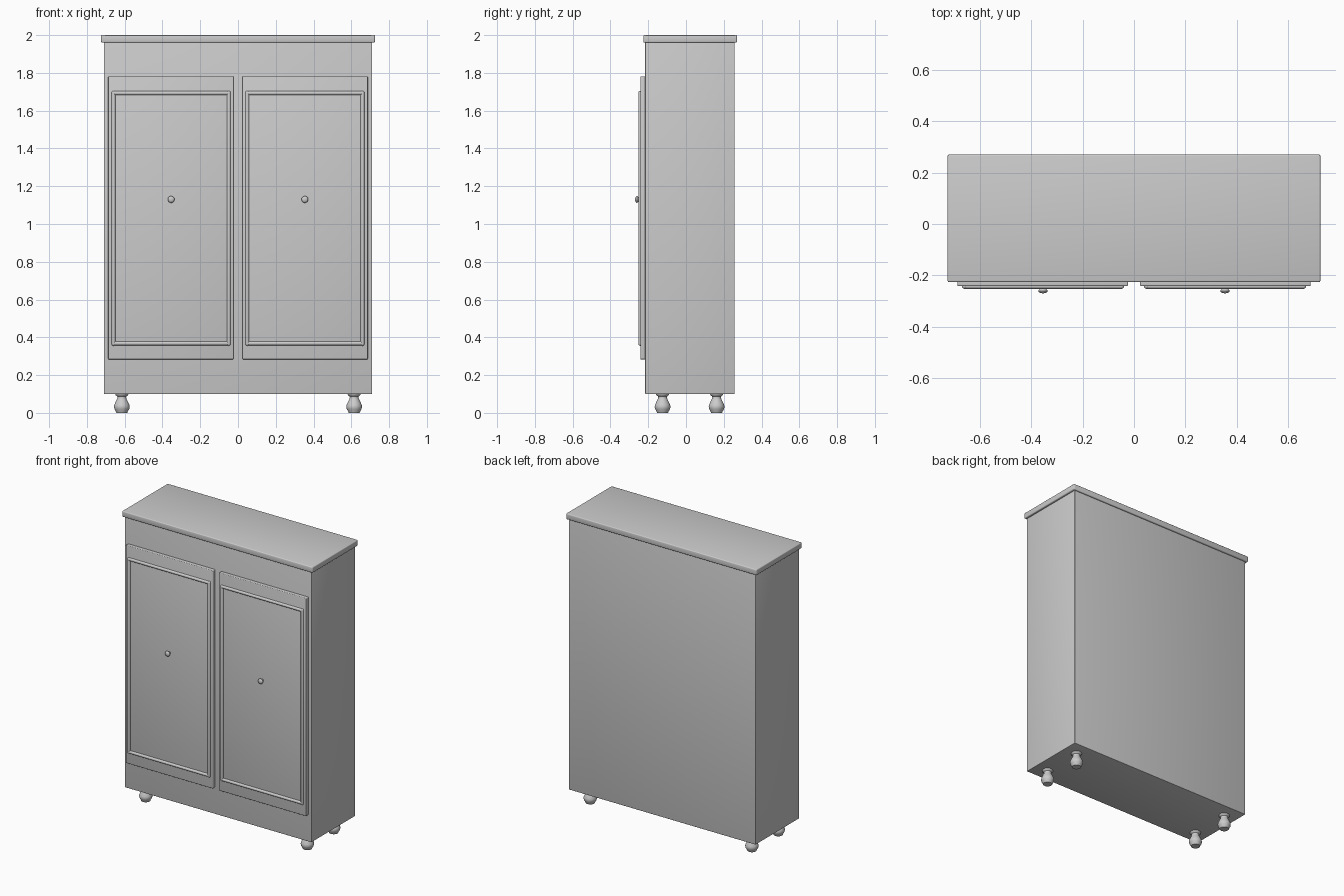
import bpy, bmesh, math
from mathutils import Matrix, Vector

if "Cube" in bpy.data.objects:
    bpy.data.objects.remove(bpy.data.objects["Cube"])


def finish(name, bm, smooth=True):
    bmesh.ops.recalc_face_normals(bm, faces=bm.faces)
    me = bpy.data.meshes.new(name)
    bm.to_mesh(me)
    bm.free()
    ob = bpy.data.objects.new(name, me)
    bpy.context.collection.objects.link(ob)
    if smooth:
        bpy.ops.object.select_all(action='DESELECT')
        ob.select_set(True)
        bpy.context.view_layer.objects.active = ob
        bpy.ops.object.shade_smooth_by_angle(angle=math.radians(40))
    return ob


def box(name, lo, hi, bevel):
    lo, hi = Vector(lo), Vector(hi)
    bm = bmesh.new()
    bmesh.ops.create_cube(bm, size=1, matrix=Matrix.Translation((lo + hi) / 2)
                          @ Matrix.Diagonal((*(hi - lo), 1)))
    bmesh.ops.bevel(bm, geom=bm.edges[:], offset=bevel, segments=3,
                    profile=0.5, affect='EDGES')
    return finish(name, bm)


def lathe(name, profile, matrix, steps=24):
    """Spin (radius, height) points about z, then place with matrix."""
    bm = bmesh.new()
    verts = [bm.verts.new((r, 0, h)) for r, h in profile]
    edges = [bm.edges.new(p) for p in zip(verts, verts[1:])]
    bmesh.ops.spin(bm, geom=verts + edges, cent=(0, 0, 0), axis=(0, 0, 1),
                   angle=2 * math.pi, steps=steps)
    bmesh.ops.remove_doubles(bm, verts=bm.verts, dist=1e-5)
    bmesh.ops.transform(bm, matrix=matrix, verts=bm.verts)
    return finish(name, bm)


def moulding(name, a, b, r=0.0105):
    """Round bar with domed ends reaching from a to b."""
    a, b = Vector(a), Vector(b)
    n = (b - a).length
    arc = [math.pi / 2 * i / 4 for i in range(5)]
    prof = [(r * math.sin(t), r - r * math.cos(t)) for t in arc]
    prof += [(r * math.cos(t), n - r + r * math.sin(t)) for t in arc]
    rot = (b - a).to_track_quat('Z', 'Y').to_matrix().to_4x4()
    return lathe(name, prof, Matrix.Translation(a) @ rot, 12)


# Carcass and overhanging top
box("cabinet_body", (-0.71, -0.216, 0.10), (0.71, 0.258, 1.965), 0.003)
box("cabinet_top", (-0.725, -0.226, 1.96), (0.725, 0.27, 2.0), 0.006)

# Doors, each with a raised frame and a knob
DOOR_Y = -0.242
KNOB = [(0, 0), (0.010, 0), (0.010, 0.010), (0.016, 0.014), (0.018, 0.019),
        (0.016, 0.024), (0.010, 0.0275), (0, 0.029)]
for side, s in (("left", -1), ("right", 1)):
    x0, x1 = sorted((s * 0.023, s * 0.687))
    box(f"{side}_door", (x0, DOOR_Y, 0.283), (x1, -0.21, 1.782), 0.005)
    for part, x in (("inner", 0.049), ("outer", 0.659)):
        moulding(f"{side}_door_{part}_moulding",
                 (s * x, DOOR_Y, 0.355), (s * x, DOOR_Y, 1.705))
    for part, z in (("bottom", 0.368), ("top", 1.693)):
        moulding(f"{side}_door_{part}_moulding",
                 (s * 0.04, DOOR_Y, z), (s * 0.668, DOOR_Y, z))
    lathe(f"{side}_knob", KNOB, Matrix.Translation((s * 0.354, DOOR_Y + 0.001, 1.13))
          @ Matrix.Rotation(math.pi / 2, 4, 'X'))

# Turned feet
FOOT = [(0, 0), (0.029, 0), (0.032, 0.008), (0.039, 0.020), (0.042, 0.032),
        (0.040, 0.042), (0.033, 0.058), (0.026, 0.072), (0.023, 0.080),
        (0.024, 0.087), (0.033, 0.094), (0.035, 0.101), (0, 0.101)]
for side, x in (("left", -0.615), ("right", 0.615)):
    for end, y in (("front", -0.124), ("back", 0.162)):
        lathe(f"{end}_{side}_foot", FOOT, Matrix.Translation((x, y, 0)))
